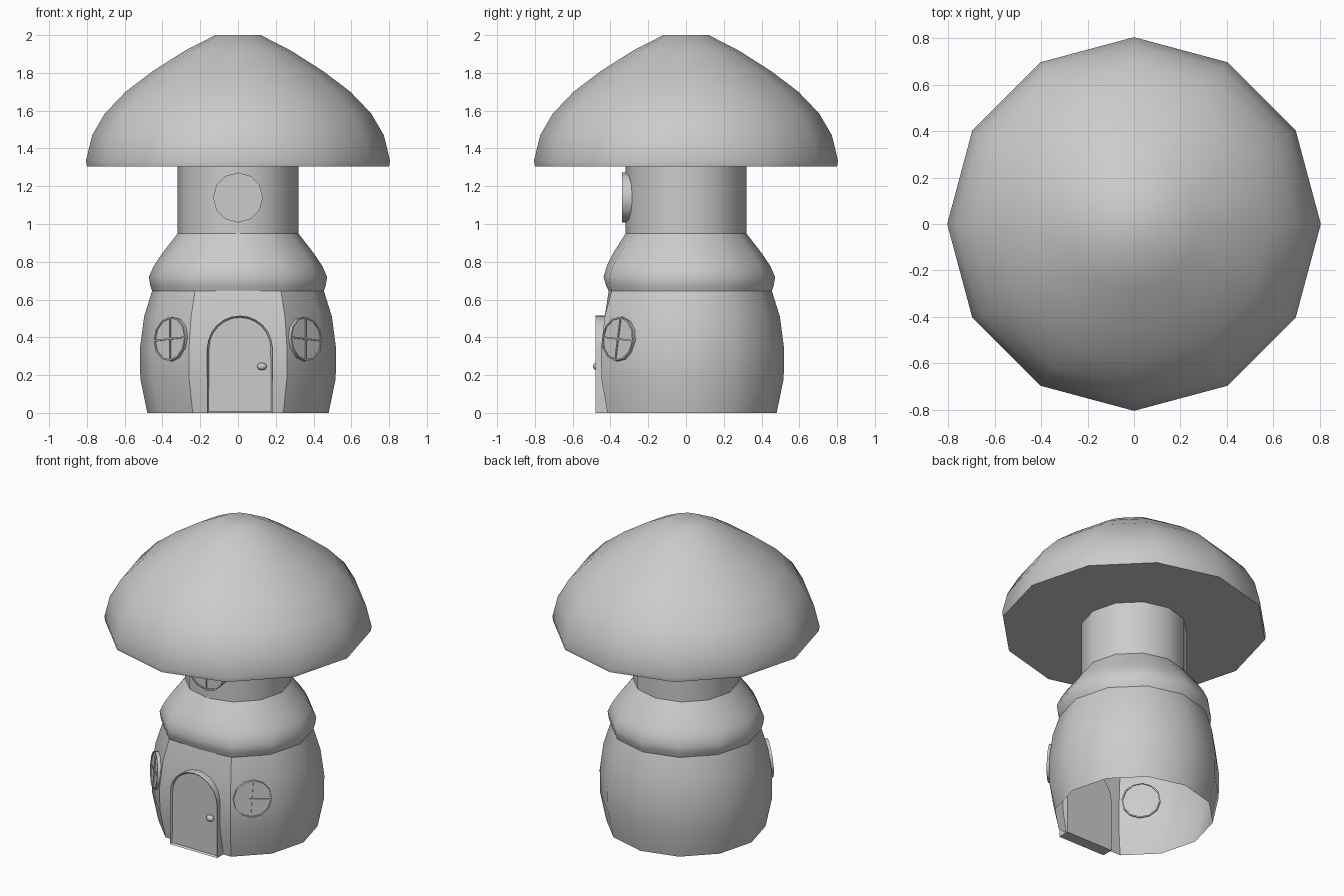
import bpy, bmesh
from math import sin, cos, pi, radians
from mathutils import Matrix

if "Cube" in bpy.data.objects:
    bpy.data.objects.remove(bpy.data.objects["Cube"])

N = 12


def finish(name, bm, angle=40):
    bmesh.ops.recalc_face_normals(bm, faces=bm.faces)
    me = bpy.data.meshes.new(name)
    bm.to_mesh(me)
    bm.free()
    ob = bpy.data.objects.new(name, me)
    bpy.context.collection.objects.link(ob)
    bpy.ops.object.select_all(action='DESELECT')
    ob.select_set(True)
    bpy.context.view_layer.objects.active = ob
    bpy.ops.object.shade_smooth_by_angle(angle=radians(angle))
    return ob


def lathe(name, profile, caps=False):
    """Profile rows: radius, z, front vertex factor (flattens the front)."""
    bm = bmesh.new()
    rings = []
    for r, z, f in profile:
        ring = []
        for i in range(N):
            a = 2 * pi * i / N
            k = f if i == 9 else 1
            ring.append(bm.verts.new((r * k * cos(a), r * k * sin(a), z)))
        rings.append(ring)
    for lo, hi in zip(rings, rings[1:]):
        for i in range(N):
            j = (i + 1) % N
            bm.faces.new((lo[i], lo[j], hi[j], hi[i]))
    if caps:
        bm.faces.new(rings[0])
        bm.faces.new(rings[-1])
    return finish(name, bm)


def box(bm, size, centre):
    m = Matrix.Translation(centre) @ Matrix.Diagonal((*size, 1))
    bmesh.ops.create_cube(bm, size=1, matrix=m)


def window(name, r, loc, yaw=0, pitch=0, roll=0, depth=0.03):
    """Round window facing -y locally: rim, recessed pane and cross bars."""
    bm = bmesh.new()
    loops = []
    for rad, y in ((r, 0), (r, depth), (r - .008, depth), (r - .008, 0)):
        loops.append([bm.verts.new((rad * cos(2 * pi * i / N), y, rad * sin(2 * pi * i / N)))
                      for i in range(N)])
    for k in range(4):
        a, b = loops[k], loops[(k + 1) % 4]
        for i in range(N):
            j = (i + 1) % N
            bm.faces.new((a[i], a[j], b[j], b[i]))
    pane = [bm.verts.new((v.co.x, .006, v.co.z)) for v in loops[3]]
    bm.faces.new(pane)
    box(bm, (2 * r - .01, .008, .008), (0, .004, 0))
    box(bm, (.008, .008, 2 * r - .01), (0, .004, 0))
    ob = finish(name, bm)
    ob.matrix_world = (Matrix.Translation(loc) @ Matrix.Rotation(radians(yaw), 4, 'Z')
                       @ Matrix.Rotation(radians(pitch), 4, 'X')
                       @ Matrix.Rotation(radians(roll), 4, 'Y'))


# Lower wall, open underneath, with a flat front for the door
F = cos(pi / 6)
lathe("lower_wall", [(.48, 0, F), (.517, .18, F), (.52, .335, F), (.497, .51, F), (.455, .645, .90)])
# Bulging collar
lathe("collar", [(.455, .645, .90), (.465, .675, .91), (.472, .72, .925),
                 (.445, .78, .94), (.405, .84, .96), (.32, .95, 1)])
# Neck
lathe("neck", [(.32, .95, 1), (.32, 1.31, 1)])
# Cap
lathe("cap", [(.80, 1.305, 1), (.805, 1.335, 1), (.772, 1.47, 1), (.705, 1.585, 1), (.595, 1.70, 1),
              (.45, 1.81, 1), (.28, 1.918, 1), (.12, 2.0, 1)], caps=True)

# Arched door: inset front face makes the thin frame
bm = bmesh.new()
cx, hw, top = .01, .173, .515
outline = [(cx - hw, 0)]
outline += [(cx - hw * cos(pi * i / 12), top - hw + hw * sin(pi * i / 12)) for i in range(13)]
outline += [(cx + hw, 0)]
front = bm.faces.new([bm.verts.new((x, -.48, z)) for x, z in outline])
back = bmesh.ops.extrude_face_region(bm, geom=[front])
bmesh.ops.translate(bm, verts=[g for g in back['geom'] if isinstance(g, bmesh.types.BMVert)],
                    vec=(0, .075, 0))
front = max((f for f in bm.faces if all(abs(v.co.y + .48) < 1e-5 for v in f.verts)),
            key=lambda f: f.calc_area())
bmesh.ops.inset_region(bm, faces=[front], thickness=.01)
bmesh.ops.translate(bm, verts=[v for v in front.verts], vec=(0, .014, 0))
finish("door", bm)

# Door knob
bm = bmesh.new()
bmesh.ops.create_uvsphere(bm, u_segments=12, v_segments=8, radius=1,
                          matrix=Matrix.Translation((.127, -.473, .246)) @ Matrix.Diagonal((.026, .02, .02, 1)))
finish("door_knob", bm, 60)

# Windows
for side, label in ((-1, "left"), (1, "right")):
    window(label + "_window", .118, (side * .363, -.363, .392), yaw=45 * side, pitch=-5, roll=5 * side)
window("upper_window", .132, (0, -.338, 1.14), depth=.055)
